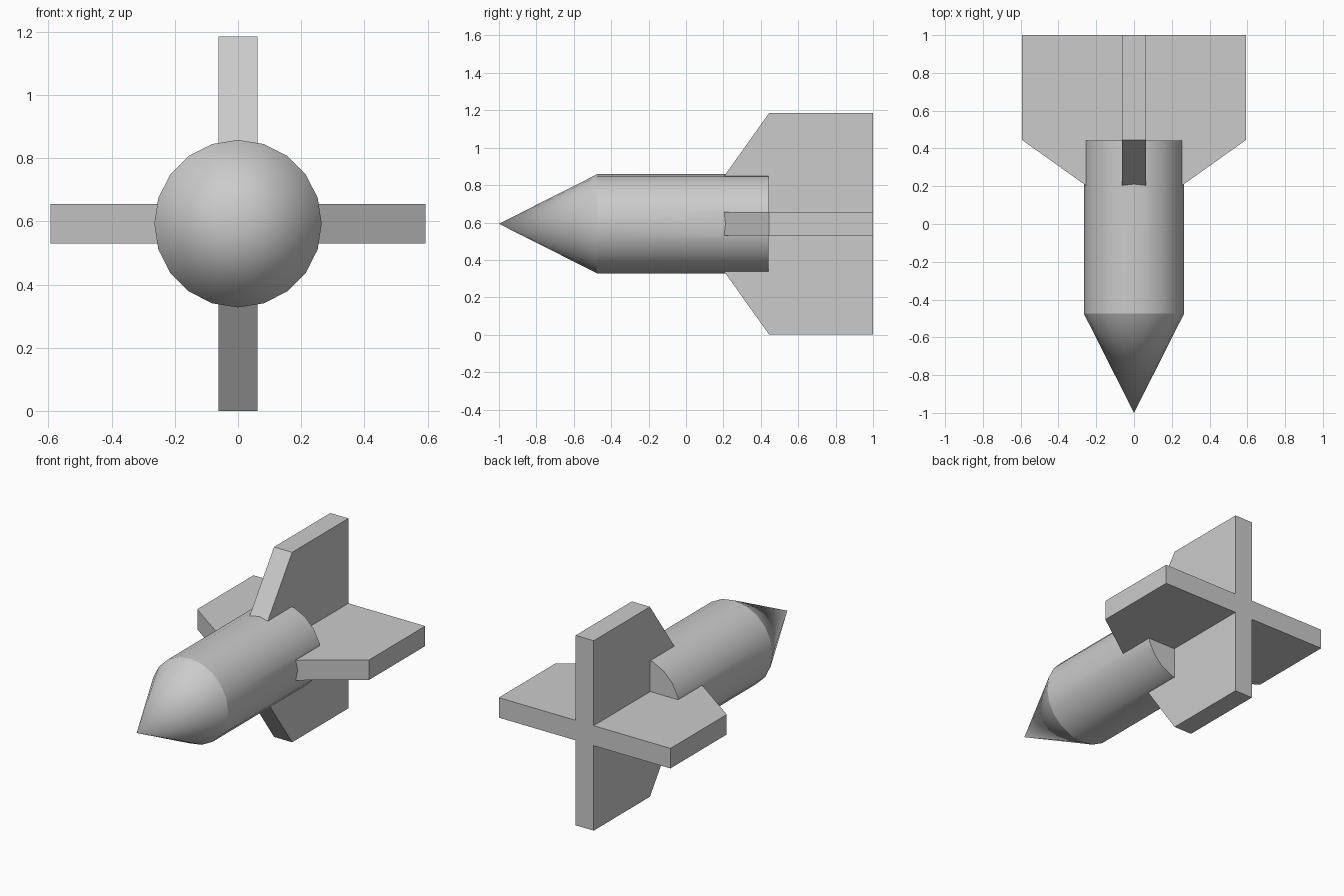
import bpy, bmesh, math
from mathutils import Matrix

if "Cube" in bpy.data.objects:
    bpy.data.objects.remove(bpy.data.objects["Cube"])

CZ = 0.593      # height of the body axis
R = 0.265       # body radius
HALF = 0.0625   # half fin thickness


def finish(bm, name):
    bmesh.ops.recalc_face_normals(bm, faces=bm.faces)
    me = bpy.data.meshes.new(name)
    bm.to_mesh(me)
    bm.free()
    ob = bpy.data.objects.new(name, me)
    bpy.context.collection.objects.link(ob)
    return ob


def rocket_body(sides=20):
    bm = bmesh.new()
    tip = bm.verts.new((0, -1, CZ))
    rings = []
    for y in (-0.475, 0.442):
        rings.append([bm.verts.new((R * math.cos(2 * math.pi * i / sides), y,
                                    CZ + R * math.sin(2 * math.pi * i / sides)))
                      for i in range(sides)])
    for i in range(sides):
        j = (i + 1) % sides
        bm.faces.new((tip, rings[0][i], rings[0][j]))
        bm.faces.new((rings[0][i], rings[1][i], rings[1][j], rings[0][j]))
    bm.faces.new(rings[1])
    return finish(bm, "rocket_body")


def fin_pair(name, angle):
    # one plate forms two opposite fins, passing through the axis
    half = [(0.2, 0.165), (0.593, 0.445), (0.593, 1.0)]
    outline = half + [(-r, y) for r, y in reversed(half)]
    bm = bmesh.new()
    face = bm.faces.new([bm.verts.new((r, y, -HALF)) for r, y in outline])
    ext = bmesh.ops.extrude_face_region(bm, geom=[face])
    verts = [v for v in ext["geom"] if isinstance(v, bmesh.types.BMVert)]
    bmesh.ops.translate(bm, verts=verts, vec=(0, 0, 2 * HALF))
    bm.transform(Matrix.Translation((0, 0, CZ)) @ Matrix.Rotation(angle, 4, 'Y'))
    return finish(bm, name)


# Body with pointed nose, fused with the crossed tail fins
body = rocket_body()
fins = [fin_pair("side_fins", 0), fin_pair("upright_fins", math.pi / 2)]
bpy.context.view_layer.objects.active = body
for fin in fins:
    mod = body.modifiers.new("join_" + fin.name, 'BOOLEAN')
    mod.operation = 'UNION'
    mod.solver = 'EXACT'
    mod.object = fin
    bpy.ops.object.modifier_apply(modifier=mod.name)
    bpy.data.objects.remove(fin)

# Smooth round skin, crisp fin, nose and tail edges
bpy.ops.object.select_all(action='DESELECT')
body.select_set(True)
bpy.ops.object.shade_smooth_by_angle(angle=math.radians(22))
